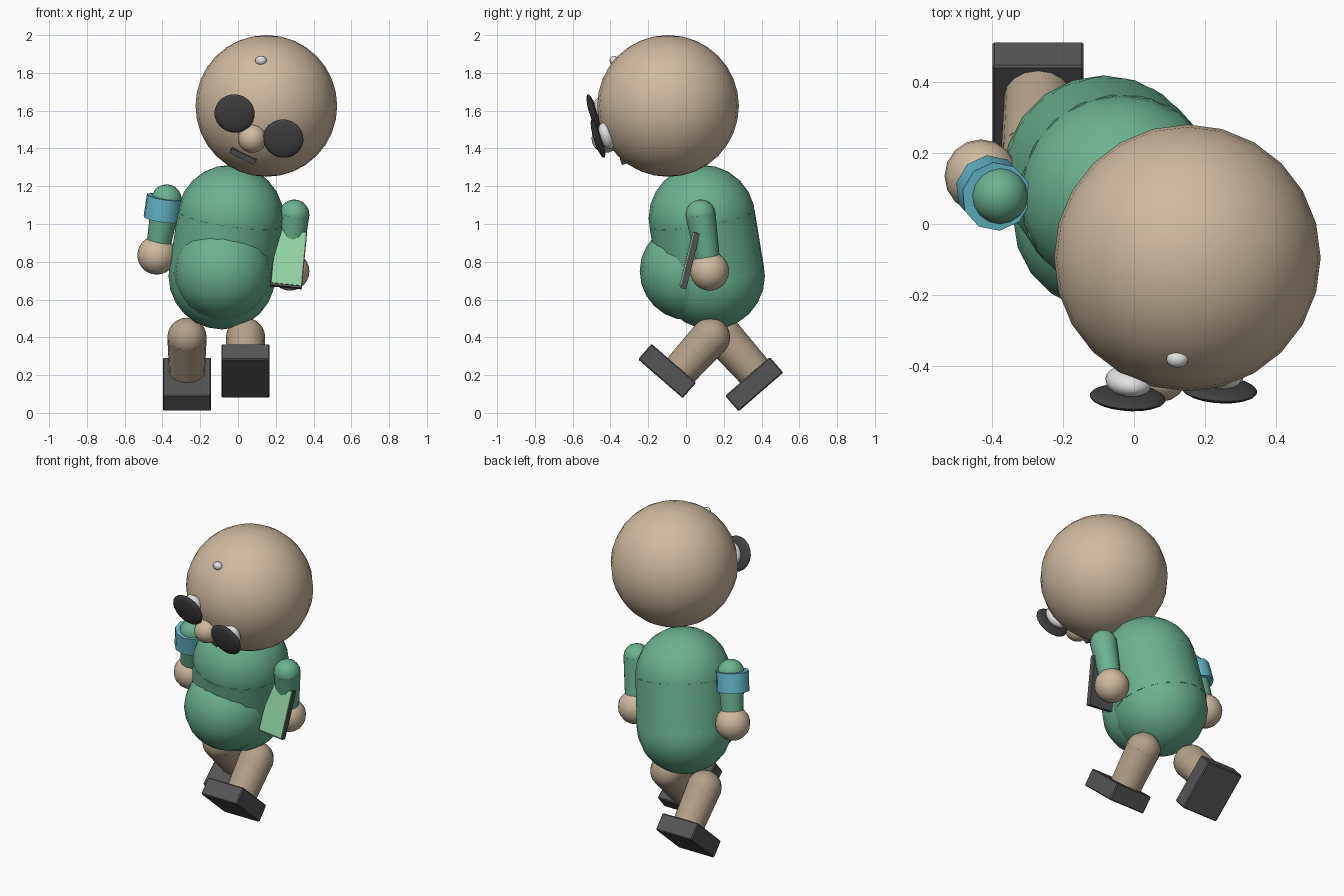
import bpy, bmesh, math
from mathutils import Vector, Matrix, Euler

if "Cube" in bpy.data.objects:
    bpy.data.objects.remove(bpy.data.objects["Cube"])


def material(name, rgb):
    m = bpy.data.materials.new(name)
    m.diffuse_color = (*rgb, 1)
    m.use_nodes = True
    m.node_tree.nodes["Principled BSDF"].inputs["Base Color"].default_value = m.diffuse_color
    return m


SKIN = material("skin tan", (0.62, 0.49, 0.355))
TROUSER = material("trouser tan", (0.45, 0.355, 0.255))
GREEN = material("shirt green", (0.145, 0.44, 0.28))
TEAL = material("band teal", (0.13, 0.50, 0.60))
SCREEN = material("screen light green", (0.30, 0.68, 0.39))
DARK = material("dark grey", (0.09, 0.09, 0.09))
LENS = material("lens grey", (0.055, 0.055, 0.055))
WHITE = material("eye white", (0.75, 0.75, 0.75))


def finish(name, bm, mat, matrix, angle=50):
    mesh = bpy.data.meshes.new(name)
    bm.to_mesh(mesh)
    bm.free()
    ob = bpy.data.objects.new(name, mesh)
    bpy.context.collection.objects.link(ob)
    mesh.materials.append(mat)
    mesh.transform(matrix)
    bpy.ops.object.select_all(action='DESELECT')
    ob.select_set(True)
    bpy.context.view_layer.objects.active = ob
    bpy.ops.object.shade_smooth_by_angle(angle=math.radians(angle))
    return ob


def ball(name, loc, r, mat, seg=20, rings=12, scale=(1, 1, 1), rot=Matrix.Identity(4)):
    bm = bmesh.new()
    bmesh.ops.create_uvsphere(bm, u_segments=seg, v_segments=rings, radius=r)
    return finish(name, bm, mat, Matrix.Translation(loc) @ rot @ Matrix.Diagonal((*scale, 1)))


def limb(name, a, b, ra, rb, mat, seg=20):
    """Tapered cylinder from point a to point b."""
    a, b = Vector(a), Vector(b)
    bm = bmesh.new()
    bmesh.ops.create_cone(bm, cap_ends=True, segments=seg, radius1=ra, radius2=rb, depth=(b - a).length)
    rot = (b - a).to_track_quat('Z', 'Y').to_matrix().to_4x4()
    return finish(name, bm, mat, Matrix.Translation((a + b) / 2) @ rot)


def box(name, loc, size, rot, mat, bevel=0.0):
    bm = bmesh.new()
    bmesh.ops.create_cube(bm, size=1)
    bmesh.ops.scale(bm, vec=size, verts=bm.verts)
    if bevel:
        bmesh.ops.bevel(bm, geom=bm.edges[:], offset=bevel, segments=1, affect='EDGES')
    return finish(name, bm, mat, Matrix.Translation(loc) @ rot, 20)


# Torso: two balls joined by a tube, with a round belly in front
chest, hips = (-0.04, 0.085, 1.03), (-0.085, 0.135, 0.725)
ball("chest", chest, 0.283, GREEN)
ball("hips", hips, 0.283, GREEN)
limb("torso", hips, chest, 0.283, 0.283, GREEN)
ball("belly", (-0.08, 0.015, 0.75), 0.26, GREEN)

# Arms and hands
arms = {"right": ((-0.378, 0.08, 1.13), (-0.43, 0.135, 0.835)),
        "left": ((0.298, 0.077, 1.05), (0.275, 0.125, 0.75))}
for side, (shoulder, hand) in arms.items():
    ball(side + "_shoulder", shoulder, 0.08, GREEN, 16, 10)
    limb(side + "_sleeve", shoulder, hand, 0.08, 0.06, GREEN, 16)
    ball(side + "_hand", hand, 0.103, SKIN, 16, 12)

# Band around the right upper arm
limb("arm_band", (-0.387, 0.077, 1.143), (-0.405, 0.097, 1.025), 0.098, 0.098, TEAL, 10)

# Tablet held in the left hand, with a bright front face
tilt = Matrix.Rotation(math.radians(5.5), 4, 'Y') @ Matrix.Rotation(math.radians(-14), 4, 'X')
tablet_at = Vector((0.268, 0.022, 0.813))
box("tablet", tablet_at, (0.168, 0.032, 0.305), tilt, DARK)
box("tablet_screen", tablet_at + tilt.to_3x3() @ Vector((0, -0.018, 0.004)),
    (0.155, 0.008, 0.29), tilt, SCREEN)

# Striding legs, each set square on a tilted shoe
legs = {"right": (-0.27, (0.20, 0.40), (0.365, 0.215), (0.361, 0.152), 41),
        "left": (0.04, (0.13, 0.40), (-0.03, 0.225), (-0.10, 0.222), -41)}
for side, (x, hip, ankle, foot, ang) in legs.items():
    ball(side + "_thigh", (x, *hip), 0.104, TROUSER, 16, 12)
    limb(side + "_leg", (x, *ankle), (x, *hip), 0.095, 0.104, TROUSER, 16)
    box(side + "_shoe", (x, *foot), (0.256, 0.313, 0.109),
        Matrix.Rotation(math.radians(ang), 4, 'X'), DARK, 0.006)

# Head
ball("head", (0.15, -0.095, 1.625), 0.375, SKIN, 24, 16)

# Face directions: sideways, forward and up for a rolled, lowered head
side = Vector((0.26, 0.022, -0.125)).normalized()
fwd = Vector((-0.07, -0.95, -0.30))
fwd = (fwd - side * fwd.dot(side)).normalized()
up = side.cross(-fwd)
face = Matrix((side, -fwd, up)).transposed().to_4x4()
pole = face @ Matrix.Rotation(math.radians(90), 4, 'X')

# Eyes behind round lenses
for name, loc in (("right", (-0.018, -0.488, 1.585)), ("left", (0.24, -0.466, 1.452))):
    ball(name + "_lens", loc, 0.107, LENS, 20, 12, (1, 1, 0.2), pole)
    ball(name + "_eye", Vector(loc) - fwd * 0.048, 0.075, WHITE, 16, 10, (0.85, 0.55, 1), face)

# Nose, mouth and forehead dot
ball("nose", (0.075, -0.425, 1.452), 0.075, SKIN, 16, 12)
box("mouth", (0.028, -0.33, 1.362), (0.145, 0.04, 0.03), face, DARK)
ball("forehead_dot", (0.122, -0.38, 1.865), 0.031, WHITE, 12, 8, (1, 0.8, 0.8))
